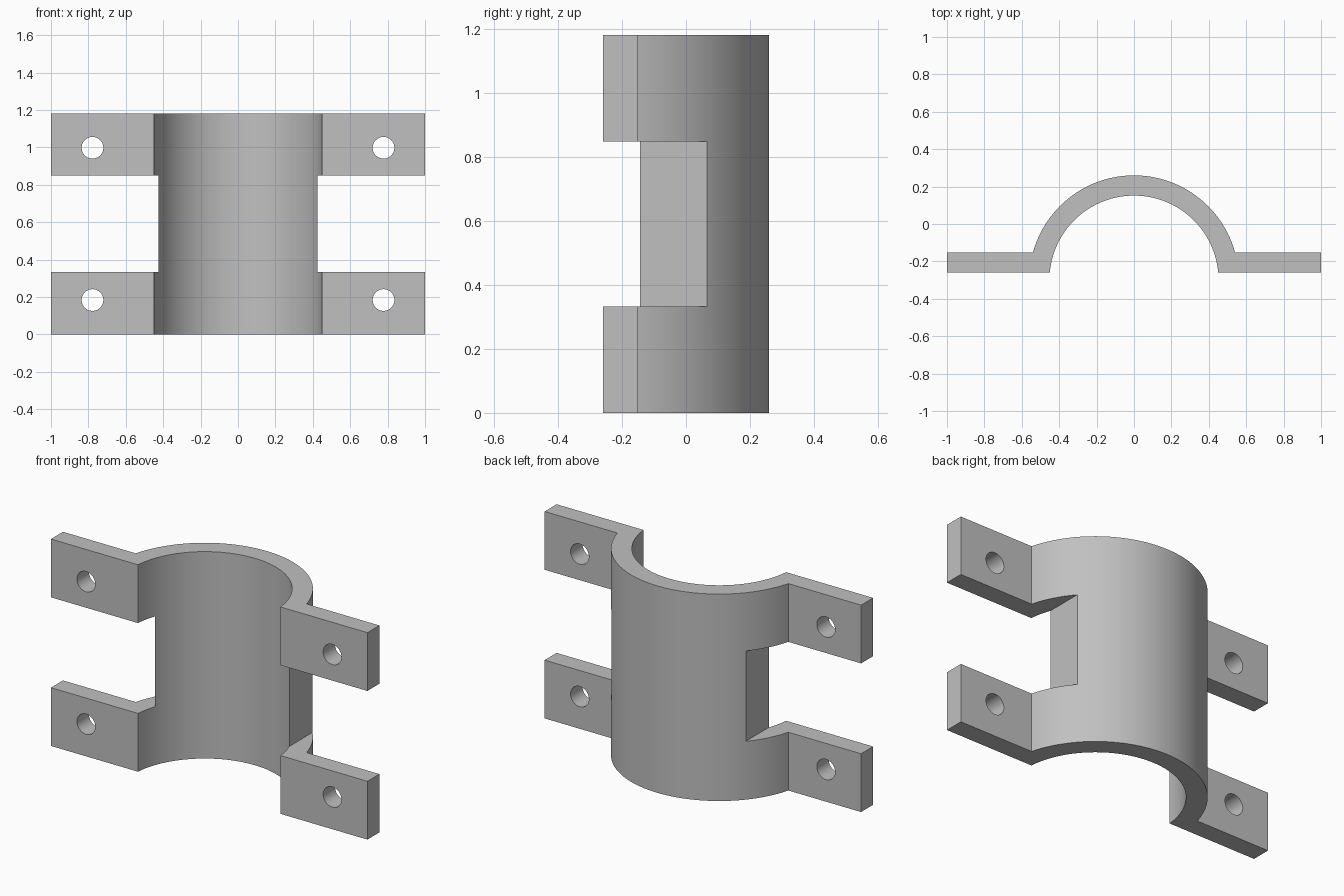
import bpy, bmesh, math
from mathutils import Matrix

cube = bpy.data.objects.get("Cube")
if cube:
    bpy.data.objects.remove(cube, do_unlink=True)

HEIGHT = 1.182
BAND = 0.333                     # height of each pair of flanges
OUTER, INNER = 0.56, 0.452       # shell radii
AXIS_Y = -0.3                    # shell axis, in front of the flanges
FRONT, BACK = -0.26, -0.152      # flange faces
NOTCH_X = 0.424                  # side cut between the flanges
HOLE_X, HOLE_R = 0.778, 0.058
SEGMENTS = 72

grey = bpy.data.materials.new("light_grey")
grey.use_nodes = True
colour = (0.53, 0.53, 0.53, 1)
grey.diffuse_color = colour
grey.node_tree.nodes["Principled BSDF"].inputs["Base Color"].default_value = colour


def make_object(name, bm):
    bmesh.ops.recalc_face_normals(bm, faces=bm.faces)
    mesh = bpy.data.meshes.new(name)
    bm.to_mesh(mesh)
    bm.free()
    mesh.materials.append(grey)
    obj = bpy.data.objects.new(name, mesh)
    bpy.context.collection.objects.link(obj)
    return obj


def arc(radius, end_y):
    """Arc over the shell axis, from right to left, ending at end_y."""
    start = math.asin((end_y - AXIS_Y) / radius)
    sweep = math.pi - 2 * start
    return [(radius * math.cos(start + sweep * i / SEGMENTS),
             AXIS_Y + radius * math.sin(start + sweep * i / SEGMENTS))
            for i in range(SEGMENTS + 1)]


# Half clamp: curved shell with flat flanges, extruded upward
profile = ([(1, FRONT), (1, BACK)] + arc(OUTER, BACK)
           + [(-1, BACK), (-1, FRONT)] + arc(INNER, FRONT)[::-1])
bm = bmesh.new()
base = bm.faces.new([bm.verts.new((x, y, 0)) for x, y in profile])
result = bmesh.ops.extrude_face_region(bm, geom=[base])
top = [v for v in result["geom"] if isinstance(v, bmesh.types.BMVert)]
bmesh.ops.translate(bm, verts=top, vec=(0, 0, HEIGHT))
clamp = make_object("half_clamp", bm)

# Cutter: side notches and bolt holes
bm = bmesh.new()
for side in (-1, 1):
    place = (Matrix.Translation((side * (NOTCH_X + 0.5), 0, HEIGHT / 2))
             @ Matrix.Diagonal((1, 2, HEIGHT - 2 * BAND, 1)))
    bmesh.ops.create_cube(bm, size=1, matrix=place)
    for z in (0.184, HEIGHT - 0.184):
        place = (Matrix.Translation((side * HOLE_X, (FRONT + BACK) / 2, z))
                 @ Matrix.Rotation(math.pi / 2, 4, "X"))
        bmesh.ops.create_cone(bm, cap_ends=True, segments=40, radius1=HOLE_R,
                              radius2=HOLE_R, depth=0.3, matrix=place)
cutter = make_object("notch_and_hole_cutter", bm)
cutter.hide_render = True

# Cut, then discard the cutter
bpy.ops.object.select_all(action="DESELECT")
clamp.select_set(True)
bpy.context.view_layer.objects.active = clamp
cut = clamp.modifiers.new("cut", "BOOLEAN")
cut.operation = "DIFFERENCE"
cut.solver = "EXACT"
cut.object = cutter
bpy.ops.object.modifier_apply(modifier=cut.name)
bpy.data.objects.remove(cutter, do_unlink=True)
bpy.ops.object.shade_smooth_by_angle(angle=math.radians(25))
